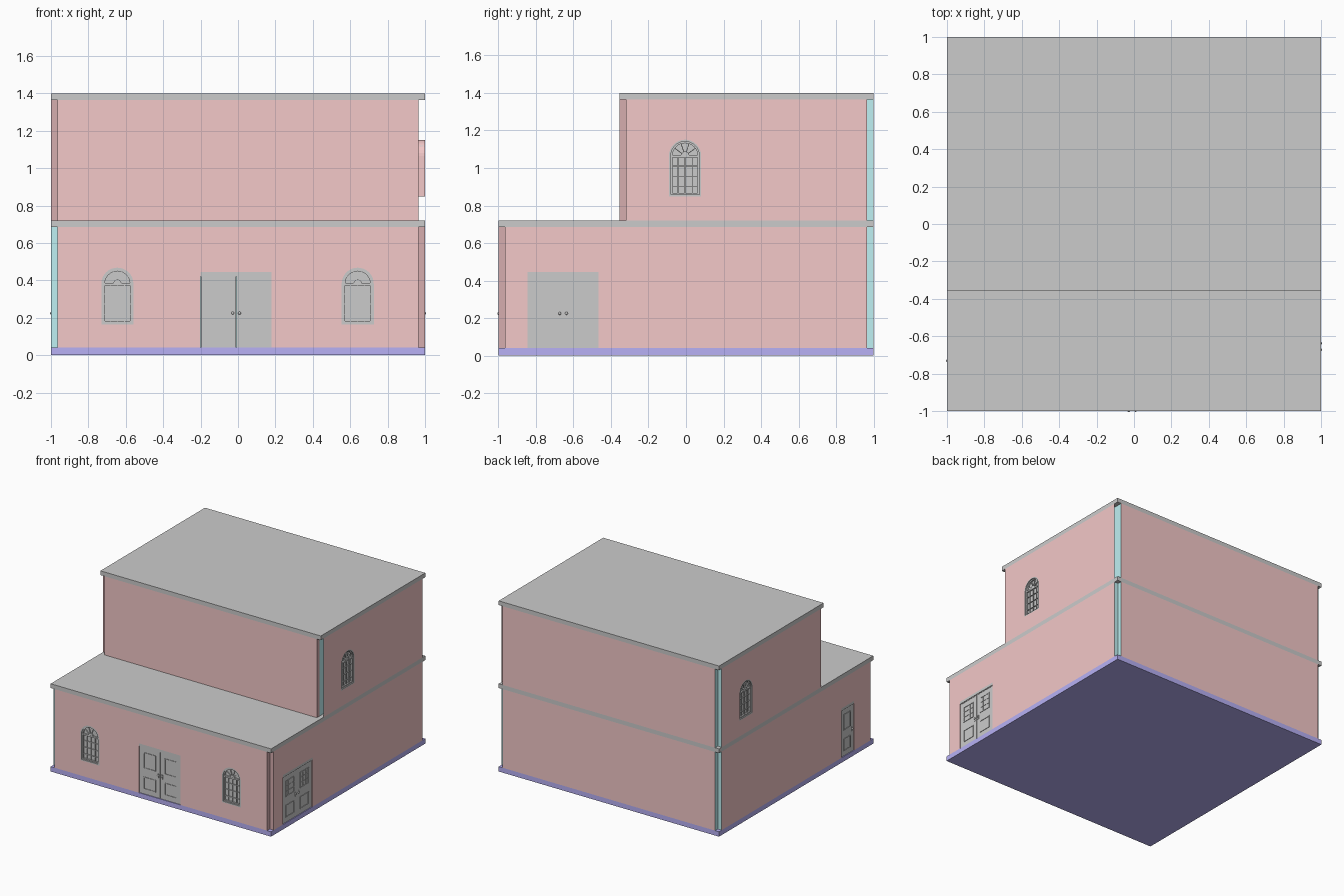
import bpy, bmesh, math
from mathutils import Matrix, Vector

if "Cube" in bpy.data.objects:
    bpy.data.objects.remove(bpy.data.objects["Cube"])

T = 0.035                      # wall thickness


def material(name, rgb):
    m = bpy.data.materials.new(name)
    m.diffuse_color = (*rgb, 1)
    m.use_nodes = True
    m.node_tree.nodes["Principled BSDF"].inputs["Base Color"].default_value = m.diffuse_color
    return m


RED = material("wall_red", (0.90, 0.58, 0.58))
DARK = material("wall_end_dark", (0.67, 0.42, 0.43))
CYAN = material("wall_inner", (0.52, 0.88, 0.90))
BLUE = material("base_blue", (0.48, 0.44, 0.92))


# Local wall space: x runs right seen from outside, y runs inward, z up
def side(angle, origin):
    return Matrix.Translation(Vector((*origin, 0))) @ Matrix.Rotation(math.radians(angle), 4, 'Z')


FRONT, RIGHT = side(0, (0, -1)), side(90, (1, 0))
BACK, LEFT = side(180, (0, 1)), side(-90, (-1, 0))
UPPER_FRONT = side(0, (0, -0.355))


def make(name, bm, matrix=Matrix(), mats=()):
    bmesh.ops.recalc_face_normals(bm, faces=bm.faces)
    me = bpy.data.meshes.new(name)
    bm.to_mesh(me)
    bm.free()
    for m in mats:
        me.materials.append(m)
    ob = bpy.data.objects.new(name, me)
    ob.matrix_world = matrix
    bpy.context.collection.objects.link(ob)
    return ob


def prism(bm, pts, y0, y1):
    a = [bm.verts.new((x, y0, z)) for x, z in pts]
    b = [bm.verts.new((x, y1, z)) for x, z in pts]
    n = len(pts)
    bm.faces.new(a)
    bm.faces.new(b[::-1])
    for i in range(n):
        j = (i + 1) % n
        bm.faces.new((a[i], b[i], b[j], a[j]))


def rect(x0, x1, z0, z1):
    return [(x0, z0), (x1, z0), (x1, z1), (x0, z1)]


def box(bm, x0, x1, y0, y1, z0, z1):
    prism(bm, rect(x0, x1, z0, z1), y0, y1)


def ring(bm, outer, inner, y0, y1):
    loops = [[bm.verts.new((x, y, z)) for x, z in p]
             for p, y in ((outer, y0), (inner, y0), (inner, y1), (outer, y1))]
    n = len(outer)
    for k in range(4):
        p, q = loops[k], loops[(k + 1) % 4]
        for i in range(n):
            j = (i + 1) % n
            bm.faces.new((p[i], p[j], q[j], q[i]))


def arch(cx, r, z0, zs, n=16):
    pts = [(cx - r, z0), (cx + r, z0)]
    return pts + [(cx + r * math.cos(math.pi * i / n), zs + r * math.sin(math.pi * i / n))
                  for i in range(n + 1)]


def wall(name, mat, x0, x1, z0, z1, holes=(), ends=(CYAN, CYAN), open_ends=False):
    bm = bmesh.new()
    box(bm, x0, x1, 0, T, z0, z1)
    ob = make(name, bm, mat, (RED, DARK, CYAN))
    for pts in holes:
        bm = bmesh.new()
        prism(bm, pts, -0.1, 0.1)
        cutter = make("opening_cutter", bm, mat)
        cutter.hide_render = True
        mod = ob.modifiers.new("opening", 'BOOLEAN')
        mod.operation, mod.solver, mod.object = 'DIFFERENCE', 'EXACT', cutter
        bpy.context.view_layer.objects.active = ob
        bpy.ops.object.modifier_apply(modifier=mod.name)
        bpy.data.objects.remove(cutter)
    # Paint the inside and the end caps
    bm = bmesh.new()
    bm.from_mesh(ob.data)
    caps = []
    for f in bm.faces:
        c = f.calc_center_median()
        f.material_index = 2 if f.normal.y > 0.9 else 0
        for k, xe in enumerate((x0, x1)):
            if abs(f.normal.x) > 0.9 and abs(c.x - xe) < 1e-4:
                f.material_index = (RED, DARK, CYAN).index(ends[k])
                caps.append(f)
    if open_ends:
        bmesh.ops.delete(bm, geom=caps, context='FACES')
    bm.to_mesh(ob.data)
    bm.free()


R = 0.086                      # window half width


def window_shape(cx, z0):
    return arch(cx, R, z0, z0 + 0.217)


def window(name, mat, cx, z0):
    zs, ri, b = z0 + 0.217, R - 0.01, 0.002
    bm = bmesh.new()
    ring(bm, window_shape(cx, z0), arch(cx, ri, z0 + 0.01, zs), 0, T)
    prism(bm, arch(cx, ri, z0 + 0.01, zs), 0.02, 0.025)
    # Sash border, glazing bars and fan light
    ring(bm, rect(cx - ri, cx + ri, z0 + 0.01, zs),
         rect(cx - ri + 0.009, cx + ri - 0.009, z0 + 0.019, zs - 0.009), 0.008, 0.02)
    for k in (1, 2, 3):
        x = cx - ri + k * ri / 2
        z = z0 + k * 0.217 / 4
        box(bm, x - b, x + b, 0.012, 0.02, z0 + 0.01, zs)
        box(bm, cx - ri, cx + ri, 0.012, 0.02, z - b, z + b)
    ring(bm, arch(cx, ri, zs - 0.004, zs), arch(cx, ri - 0.009, zs + 0.003, zs), 0.008, 0.02)
    prism(bm, arch(cx, 0.022, zs - 0.001, zs), 0.01, 0.02)
    for a in (36, 72, 108, 144):
        c, s = math.cos(math.radians(a)), math.sin(math.radians(a))
        prism(bm, [(cx + r * c - w * s, zs + r * s + w * c)
                   for r, w in ((0.02, -b), (0.07, -b), (0.07, b), (0.02, b))], 0.012, 0.02)
    make(name, bm, mat)


def door(name, mat, x0, x1, leaves, glazed=False):
    z0, z1 = 0.04, 0.42
    bm = bmesh.new()
    box(bm, x0, x1, 0, T, z1 + 0.004, 0.445)
    box(bm, x0, x1, 0.004, T, z1, z1 + 0.004)
    w = (x1 - x0) / leaves
    for i in range(leaves):
        a, e = x0 + i * w, x0 + (i + 1) * w
        gap = 0.001
        # Leaf with an upper and a lower panel
        box(bm, a + gap, e - gap, 0.006, T - 0.005, z0, z1)
        for p0, p1 in ((0.08, 0.18), (0.25, 0.38)):
            ring(bm, rect(a + 0.04, e - 0.04, p0, p1),
                 rect(a + 0.046, e - 0.046, p0 + 0.006, p1 - 0.006), 0.002, 0.006)
        if glazed:
            for k in (1, 2):
                x = a + 0.04 + k * (w - 0.08) / 3
                z = 0.25 + k * 0.13 / 3
                box(bm, x - 0.002, x + 0.002, 0.003, 0.006, 0.25, 0.38)
                box(bm, a + 0.04, e - 0.04, 0.003, 0.006, z - 0.002, z + 0.002)
        # Handle beside the meeting edge
        hx = e - 0.018 if i == 0 else a + 0.018
        box(bm, hx - 0.006, hx + 0.006, 0.003, 0.006, 0.205, 0.24)
        bmesh.ops.create_uvsphere(bm, u_segments=10, v_segments=6, radius=0.008,
                                  matrix=Matrix.Translation((hx, 0.003, 0.225)))
    make(name, bm, mat)


# Base, middle slab and roof
for name, y0, z0, mats in (("base", -1, 0, (BLUE,)), ("middle_slab", -1, 0.685, ()),
                           ("roof_slab", -0.355, 1.365, ())):
    bm = bmesh.new()
    box(bm, -1, 1, y0, 1, z0, z0 + (0.035 if z0 else 0.04))
    make(name, bm, Matrix(), mats)

# Door openings in local wall coordinates
FD, RD, LD = (-0.2, 0.18), (-0.845, -0.465), (0.585, 0.75)
E = 1 - T
UF = 0.355 - T

# Lower walls
wall("lower_front_wall", FRONT, -E, E, 0.04, 0.685,
     [window_shape(-0.645, 0.165), window_shape(0.64, 0.165), rect(*FD, 0.04, 0.445)], (DARK, DARK))
wall("lower_right_wall", RIGHT, -E, E, 0.04, 0.685, [rect(*RD, 0.04, 0.445)], (DARK, CYAN))
wall("lower_left_wall", LEFT, -E, E, 0.04, 0.685, [rect(*LD, 0.04, 0.445)])
wall("lower_back_wall", BACK, -E, E, 0.04, 0.685)

# Upper walls
wall("upper_front_wall", UPPER_FRONT, -E, E, 0.72, 1.365, (), (DARK, DARK))
wall("upper_right_wall", RIGHT, -UF, E, 0.72, 1.365, [window_shape(-0.005, 0.848)], open_ends=True)
wall("upper_left_wall", LEFT, -E, UF, 0.72, 1.365, [window_shape(-0.65, 0.848)], (CYAN, DARK))
wall("upper_back_wall", BACK, -E, E, 0.72, 1.365)

# Windows and doors
window("front_window_left", FRONT, -0.645, 0.165)
window("front_window_right", FRONT, 0.64, 0.165)
window("upper_right_window", RIGHT, -0.005, 0.848)
window("upper_left_window", LEFT, -0.65, 0.848)
door("front_double_door", FRONT, *FD, 2)
door("right_double_door", RIGHT, *RD, 2, True)
door("left_single_door", LEFT, *LD, 1)
